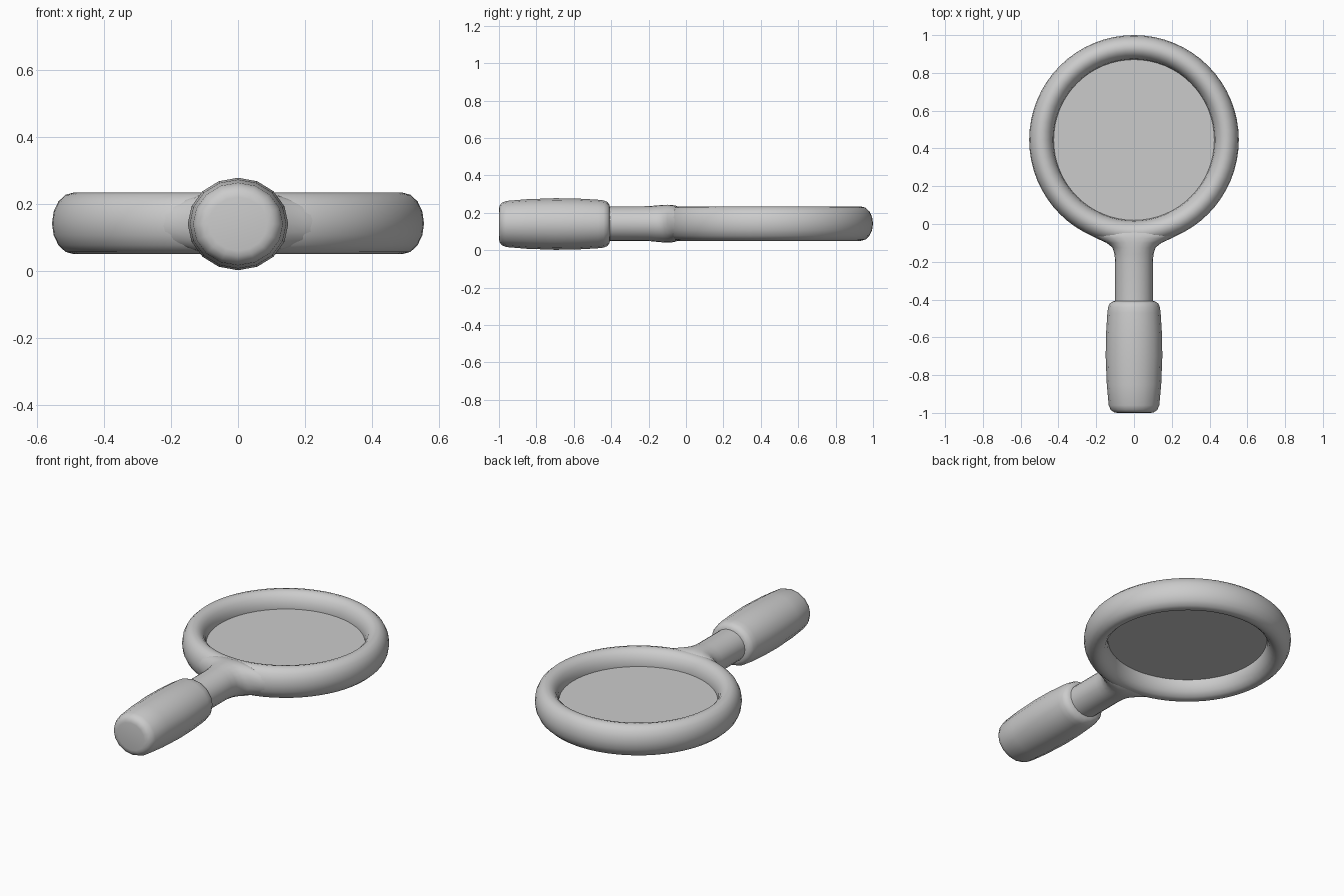
import bpy, bmesh
from math import sin, cos, pi, radians

if "Cube" in bpy.data.objects:
    bpy.data.objects.remove(bpy.data.objects["Cube"])

ZC = 0.142          # mid height of ring and lens
RING_Y = 0.445      # centre of ring


def finish(name, bm):
    bmesh.ops.recalc_face_normals(bm, faces=bm.faces)
    me = bpy.data.meshes.new(name)
    bm.to_mesh(me)
    bm.free()
    ob = bpy.data.objects.new(name, me)
    bpy.context.collection.objects.link(ob)
    bpy.ops.object.select_all(action='DESELECT')
    ob.select_set(True)
    bpy.context.view_layer.objects.active = ob
    bpy.ops.object.shade_smooth_by_angle(angle=radians(50))
    return ob


def bridge(bm, a, b):
    n = len(a)
    for i in range(n):
        j = (i + 1) % n
        bm.faces.new((a[i], a[j], b[j], b[i]))


def loft(name, sections, n, z):
    """Elliptical sections (y, half width, half height) joined along y."""
    bm = bmesh.new()
    loops = [[bm.verts.new((rx * cos(2 * pi * i / n), y, z + rz * sin(2 * pi * i / n)))
              for i in range(n)] for y, rx, rz in sections]
    for a, b in zip(loops, loops[1:]):
        bridge(bm, a, b)
    bm.faces.new(loops[0])
    bm.faces.new(loops[-1])
    return finish(name, bm)


# Ring: tall oval section swept around the lens
bm = bmesh.new()
loops = []
for k in range(64):
    t = 2 * pi * k / 64
    loop = []
    for i in range(16):
        a = 2 * pi * i / 16
        r = 0.49 + 0.065 * cos(a)
        loop.append(bm.verts.new((r * cos(t), RING_Y + r * sin(t), ZC + 0.092 * sin(a))))
    loops.append(loop)
for a, b in zip(loops, loops[1:] + loops[:1]):
    bridge(bm, a, b)
finish("ring", bm)

# Lens: thin flat disc at mid height
bm = bmesh.new()
bmesh.ops.create_cone(bm, cap_ends=True, segments=64, radius1=0.428, radius2=0.428, depth=0.004)
bmesh.ops.translate(bm, verts=bm.verts, vec=(0, RING_Y, ZC))
finish("lens", bm)

# Neck: flares smoothly into the ring
loft("neck", [(-0.03, 0.23, 0.085), (-0.055, 0.237, 0.096), (-0.075, 0.20, 0.10),
              (-0.10, 0.145, 0.101), (-0.125, 0.114, 0.10), (-0.16, 0.103, 0.097),
              (-0.20, 0.10, 0.093), (-0.43, 0.10, 0.092)], 24, ZC)

# Grip: gently barrelled handle with rounded ends
profile = [(-1.0, 0.087), (-0.997, 0.105), (-0.985, 0.123), (-0.96, 0.134), (-0.85, 0.144),
           (-0.70, 0.15), (-0.58, 0.148), (-0.47, 0.141), (-0.44, 0.137),
           (-0.42, 0.128), (-0.41, 0.112), (-0.405, 0.09)]
loft("grip", [(y, r, r * 0.92) for y, r in profile], 16, 0.14)
